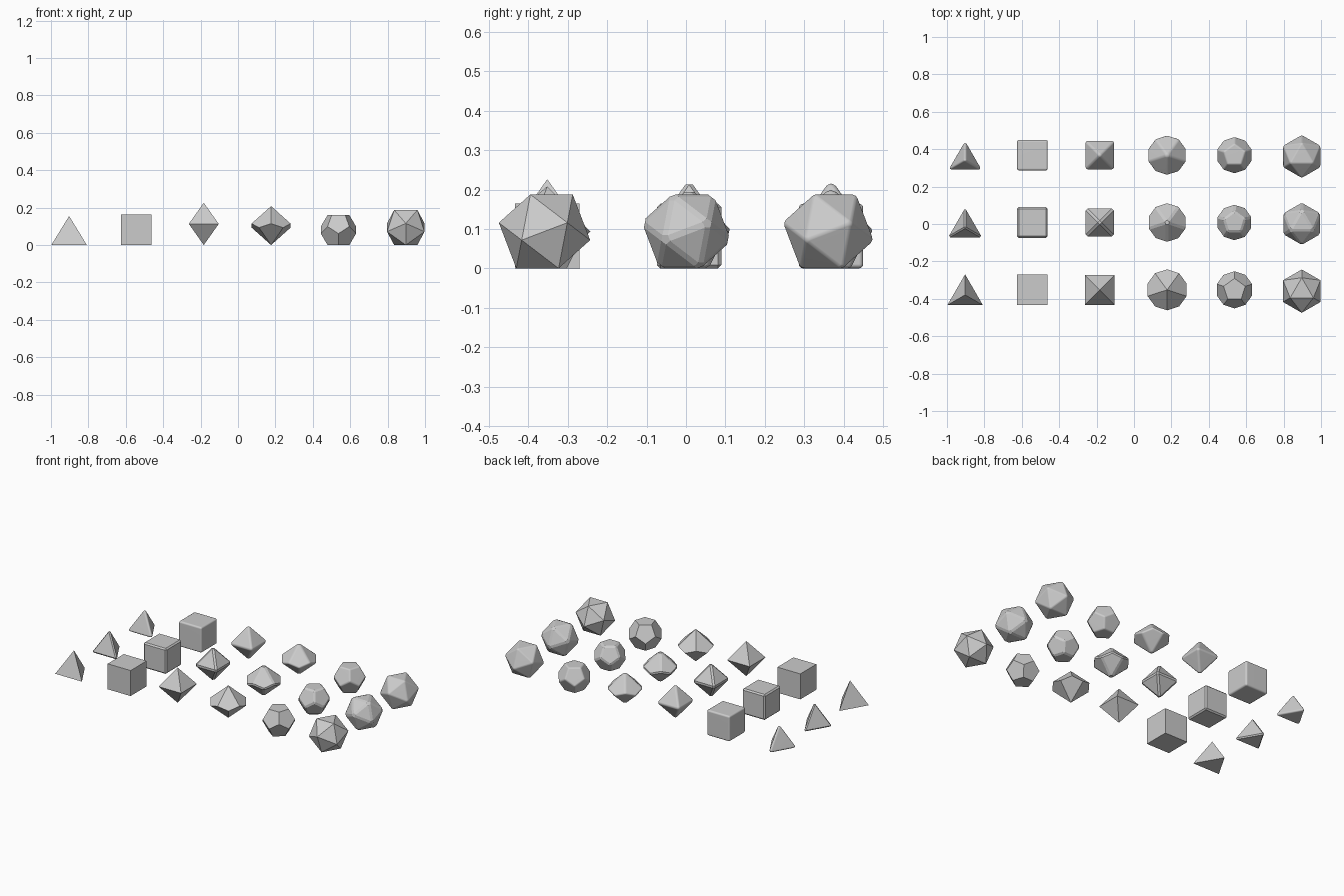
import bpy, bmesh
from math import sin, cos, radians, tau

if "Cube" in bpy.data.objects:
    bpy.data.objects.remove(bpy.data.objects["Cube"])

# Each die is the convex hull of vertex rings: (radius, z, count, start angle).
# Then: y offset within its row, and edge rounding width for the back row.
DICE = {
    "four_sided_die": ([(0.1097, 0, 3, 90), (0, 0.155, 1, 0)], -0.027, 0.0146),
    "six_sided_die": ([(0.1155, 0, 4, 45), (0.1155, 0.164, 4, 45)], 0, 0.011),
    "eight_sided_die": ([(0, 0, 1, 0), (0.113, 0.113, 4, 45), (0, 0.226, 1, 0)], 0, 0.0105),
    "ten_sided_die": ([(0, 0, 1, 0), (0.1095, 0.093, 5, 90),
                       (0.1095, 0.115, 5, 270), (0, 0.208, 1, 0)], 0, 0.010),
    "twelve_sided_die": ([(0.0612, 0, 5, 270), (0.0991, 0.0612, 5, 270),
                          (0.0991, 0.0991, 5, 90), (0.0612, 0.1603, 5, 90)], 0, 0.008),
    "twenty_sided_die": ([(0.0716, 0, 3, 270), (0.1158, 0.0716, 3, 90),
                          (0.1158, 0.1158, 3, 270), (0.0716, 0.1874, 3, 90)], -0.007, 0.006),
}


def make_die(name, rings, x, y, bevel=0, segments=1):
    bm = bmesh.new()
    for r, z, n, start in rings:
        for k in range(n):
            a = radians(start) + tau * k / n
            bm.verts.new((r * cos(a), r * sin(a), z))
    bmesh.ops.convex_hull(bm, input=bm.verts[:])
    # merge coplanar hull triangles into the die's real faces
    bmesh.ops.dissolve_limit(bm, angle_limit=radians(3),
                             verts=bm.verts[:], edges=bm.edges[:])
    if bevel:
        bmesh.ops.bevel(bm, geom=bm.edges[:], offset=bevel, offset_type='OFFSET',
                        segments=segments, profile=0.5, affect='EDGES',
                        clamp_overlap=True)
    bmesh.ops.recalc_face_normals(bm, faces=bm.faces[:])
    for f in bm.faces:
        f.smooth = segments > 1
    mesh = bpy.data.meshes.new(name)
    bm.to_mesh(mesh)
    bm.free()
    ob = bpy.data.objects.new(name, mesh)
    ob.location = (x, y, 0)
    bpy.context.collection.objects.link(ob)
    if segments > 1:
        ob.modifiers.new("flat_faces", 'WEIGHTED_NORMAL')


# Front row sharp, middle row chamfered, back row rounded
for i, (name, (rings, dy, rounding)) in enumerate(DICE.items()):
    x = -0.903 + 0.36 * i
    make_die("sharp_" + name, rings, x, -0.352 + dy)
    make_die("chamfered_" + name, rings, x, 0.008 + dy, 0.0085)
    make_die("rounded_" + name, rings, x, 0.368 + dy, rounding, 4)
